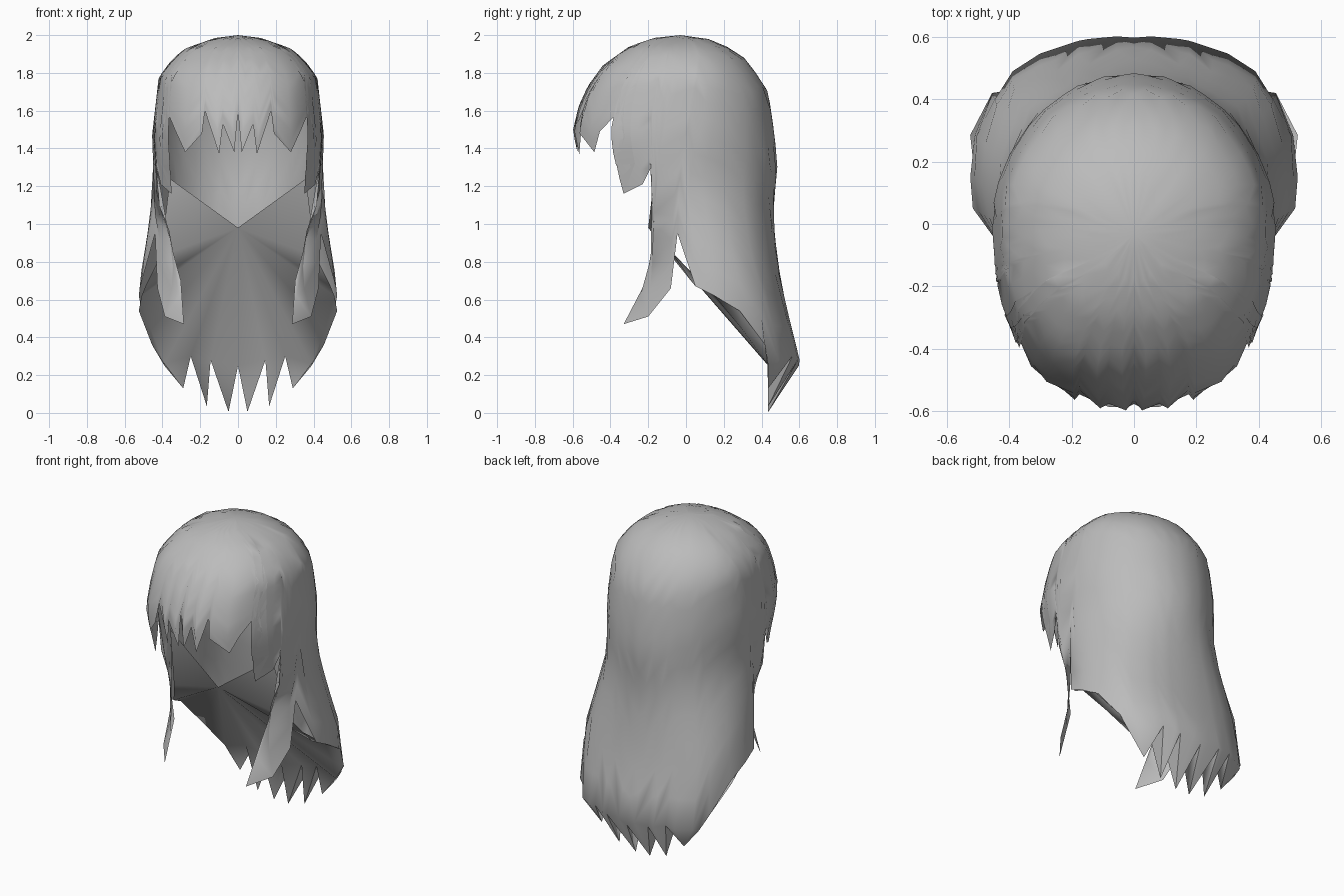
import bpy, bmesh, math

if "Cube" in bpy.data.objects:
    bpy.data.objects.remove(bpy.data.objects["Cube"])

ROWS = 16


def table(pts):
    """Linear interpolation over (z, value) pairs listed downwards."""
    def f(z):
        for (z0, a), (z1, b) in zip(pts, pts[1:]):
            if z >= z1:
                return a + (b - a) * (z0 - z) / (z0 - z1)
        return pts[-1][1]
    return f


def clamp(v):
    return max(0, min(1, v))


# Cross-section by height: half width, front, back, middle and squareness of the back
width = table([(2, 0), (1.985, .12), (1.93, .28), (1.87, .35), (1.78, .42), (1.47, .455),
               (1.2, .44), (.67, .525), (.54, .525), (.36, .53), (0, .48)])
front = table([(2, -.03), (1.985, -.17), (1.94, -.3), (1.84, -.44), (1.73, -.52), (1.62, -.57),
               (1.49, -.6), (1.36, -.57), (1.16, -.48), (1.05, -.34), (.7, -.3), (.47, -.43)])
back = table([(2, -.03), (1.985, .1), (1.96, .18), (1.89, .3), (1.8, .37), (1.7, .435), (1.5, .465),
              (1.32, .485), (1.05, .46), (.85, .48), (.65, .51), (.27, .605), (0, .5)])
middle = table([(2, -.03), (1.9, 0), (1.2, 0), (.67, .17), (0, .17)])
back_power = table([(2, 2), (1.2, 2), (.67, 2.35), (0, 2.35)])


def power(z, is_front):
    return 2.35 if is_front else back_power(z)


def ring_point(z, th):
    c, s = math.cos(th), math.sin(th)
    n = power(z, c > 0)
    r = middle(z) - front(z) if c > 0 else back(z) - middle(z)
    y = middle(z) - math.copysign(abs(c) ** (2 / n), c) * r
    x = width(z) * abs(s) ** (2 / n)
    x -= .05 * clamp((1.1 - z) / .2) * clamp(-y / .06)      # side locks hang closer in
    return x, y, z


def hem_angle(kind, v, z):
    if kind == 'side':          # v is y
        d = middle(z) - v
        r = middle(z) - front(z) if d > 0 else back(z) - middle(z)
        return math.acos(math.copysign(clamp(abs(d) / r) ** (power(z, d > 0) / 2), d))
    th = math.asin(clamp(v / width(z)) ** (power(z, kind == 'front') / 2))   # v is x
    return th if kind == 'front' else math.pi - th


# Lower edge of one half, from the front centre round to the back centre
fringe = [(0, 1.59), (.02, 1.38), (.08, 1.53), (.1, 1.37), (.175, 1.6), (.19, 1.48), (.28, 1.38),
          (.33, 1.49)]
side = [(-.36, 1.59), (-.325, 1.46), (-.37, 1.31), (-.27, 1.32), (-.33, 1.16), (-.23, 1.21),
        (-.185, 1.3), (-.18, 1.0), (-.19, .85), (-.21, .7), (-.33, .47), (-.2, .51), (-.08, .66),
        (-.045, .95), (.05, .67), (.15, .62), (.285, .54)]
tips = [(.455, .36), (.39, .25), (.29, .13), (.25, .3), (.165, .035), (.145, .28), (.05, .005), (0, .25)]
hem = ([('front', *p) for p in fringe] + [('side', *p) for p in side] + [('back', *p) for p in tips])
TIP_Y = .435

grey = bpy.data.materials.new("hair_grey")
grey.diffuse_color = (.5, .5, .5, 1)
grey.use_nodes = True
grey.node_tree.nodes["Principled BSDF"].inputs["Base Color"].default_value = grey.diffuse_color


def make(name, bm, angle):
    me = bpy.data.meshes.new(name)
    bm.to_mesh(me)
    bm.free()
    me.materials.append(grey)
    ob = bpy.data.objects.new(name, me)
    bpy.context.collection.objects.link(ob)
    m = ob.modifiers.new("mirror", 'MIRROR')
    m.merge_threshold = .0005
    bpy.context.view_layer.objects.active = ob
    ob.select_set(True)
    bpy.ops.object.modifier_apply(modifier=m.name)
    bpy.ops.object.shade_smooth_by_angle(angle=math.radians(angle))
    ob.select_set(False)
    return ob


# Hair shell with fringe, side locks and jagged back
bm = bmesh.new()
pole = bm.verts.new((0, -.03, 2))
cols = []
for j, (kind, v, z_end) in enumerate(hem):
    th_top = math.pi * j / (len(hem) - 1)
    is_tip = kind == 'back' and z_end < .26 and v > 0
    is_lock = kind == 'side' and z_end < 1.05 and v < 0
    z_base = .28 if is_tip else z_end           # back tips bend inward below the rim
    col = []
    for i in range(1, ROWS + 1):
        t = i / ROWS
        z = 2 - (2 - z_base) * min(1, i / (ROWS - 1) if is_tip else t) ** 1.6
        if is_tip and i == ROWS:
            z = z_end
        w = t
        if is_lock:                             # locks hang straight, then sweep forward
            root = max(v, -.185)
            vz = root + (v - root) * clamp((.72 - z) / max(.01, .72 - z_end))
            th_hem = hem_angle(kind, vz, min(z, 1.3))
            w = 1 - (1 - t) ** 2
        else:
            th_hem = hem_angle(kind, v, z_end)
        x, y, z = ring_point(z, th_top + (th_hem - th_top) * w)
        if is_tip and i == ROWS:
            y = TIP_Y
        col.append(bm.verts.new((x, y, z)))
    cols.append(col)
for a, b in zip(cols, cols[1:]):
    bm.faces.new((pole, a[0], b[0]))
    for i in range(ROWS - 1):
        bm.faces.new((a[i], a[i + 1], b[i + 1], b[i]))
make("hair_shell", bm, 80)

# Inner underside closing the back hair, a fan from a point behind the chin
bm = bmesh.new()
apex = bm.verts.new((0, -.2, .98))
rim = [bm.verts.new(p) for p in [(.36, -.17, 1.24), (.41, -.06, .83), (.49, .05, .67), (.51, .15, .62),
                                 (.46, .3, .44), (.39, .43, .26), (.25, TIP_Y, .3),
                                 (.145, TIP_Y, .28), (0, TIP_Y, .25)]]
for a, b in zip(rim, rim[1:]):
    bm.faces.new((apex, b, a))
# Inner layer and flanks of the back tips
for a, b, (x, z) in zip(rim[5:], rim[6:], [(.29, .13), (.165, .035), (.05, .005)]):
    tip = bm.verts.new((x, TIP_Y, z))
    bm.faces.new((a, b, tip))
    for gap in (a, b):
        if gap is not rim[5]:
            gx, _, gz = gap.co
            rear = bm.verts.new(ring_point(gz, hem_angle('back', gx, gz)))
            bm.faces.new((gap, rear, tip))
# Lip between the outer hem and the underside
outer = [bm.verts.new(p) for p in [(.525, .285, .54), (.455, .42, .36)]]
bm.faces.new((rim[3], rim[4], outer[0]))
bm.faces.new((rim[4], outer[1], outer[0]))
bm.faces.new((rim[4], rim[5], outer[1]))
make("inner_underside", bm, 100)
